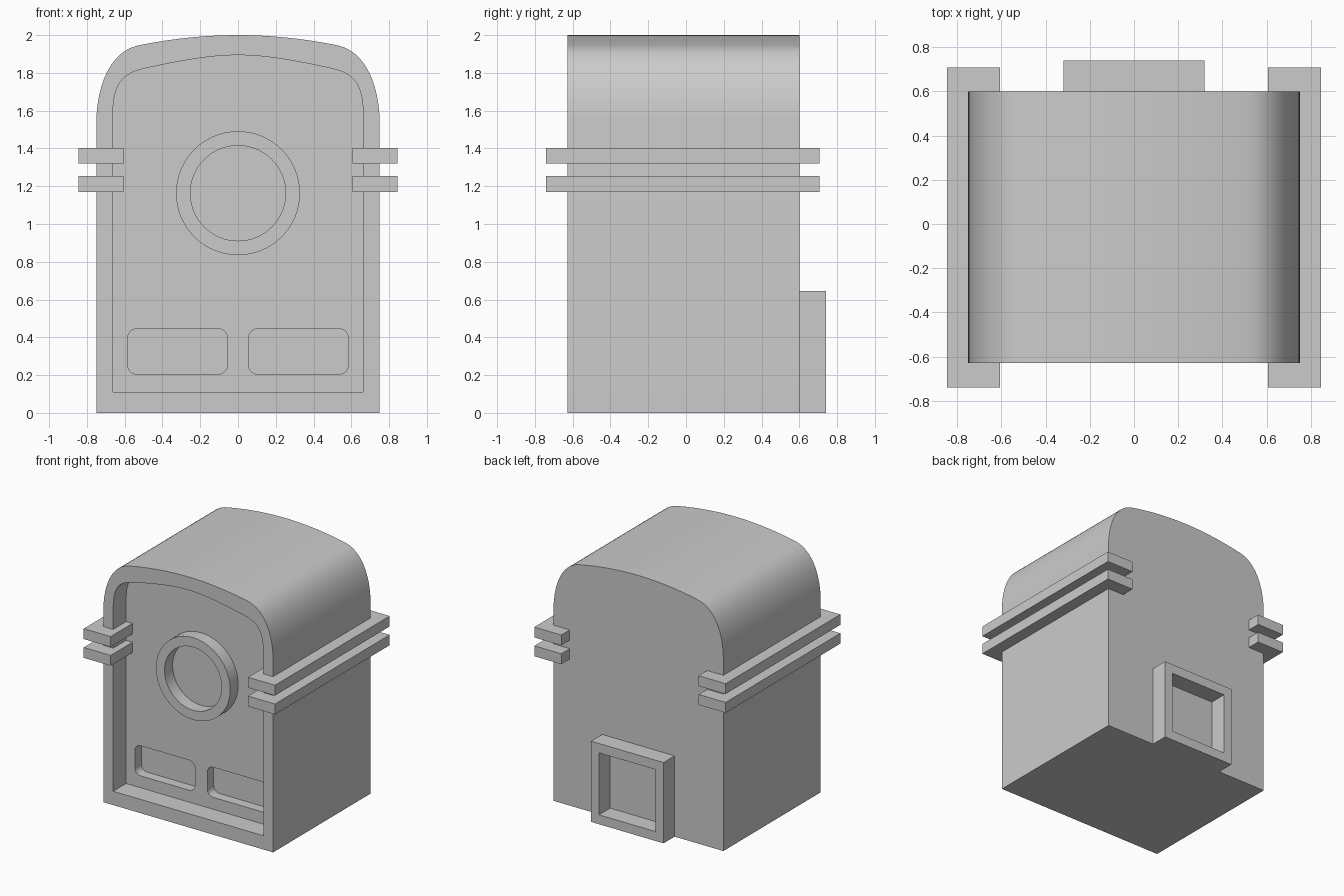
import bpy, bmesh, math
from mathutils import Vector
from mathutils.geometry import interpolate_bezier

if "Cube" in bpy.data.objects:
    bpy.data.objects.remove(bpy.data.objects["Cube"])


def prism(name, outline, y0, y1):
    """Extrude an x-z outline from y0 to y1."""
    bm = bmesh.new()
    face = bm.faces.new([bm.verts.new((x, y0, z)) for x, z in outline])
    ext = bmesh.ops.extrude_face_region(bm, geom=[face])
    verts = [g for g in ext["geom"] if isinstance(g, bmesh.types.BMVert)]
    bmesh.ops.translate(bm, verts=verts, vec=(0, y1 - y0, 0))
    bmesh.ops.recalc_face_normals(bm, faces=bm.faces)
    mesh = bpy.data.meshes.new(name)
    bm.to_mesh(mesh)
    bm.free()
    obj = bpy.data.objects.new(name, mesh)
    bpy.context.collection.objects.link(obj)
    return obj


def activate(obj):
    bpy.ops.object.select_all(action='DESELECT')
    obj.select_set(True)
    bpy.context.view_layer.objects.active = obj


def cut(obj, outline, y0, y1):
    """Subtract a prism from obj."""
    cutter = prism("cutter", outline, y0, y1)
    cutter.hide_render = True
    mod = obj.modifiers.new("cut", 'BOOLEAN')
    mod.operation, mod.solver, mod.object = 'DIFFERENCE', 'EXACT', cutter
    activate(obj)
    bpy.ops.object.modifier_apply(modifier=mod.name)
    bpy.data.objects.remove(cutter)


def smooth(obj):
    activate(obj)
    bpy.ops.object.shade_smooth_by_angle(angle=math.radians(30))


def rect(x0, x1, z0, z1):
    return [(x0, z0), (x1, z0), (x1, z1), (x0, z1)]


def rounded(x0, x1, z0, z1, r, n=6):
    pts = []
    corners = [(x1 - r, z1 - r), (x0 + r, z1 - r), (x0 + r, z0 + r), (x1 - r, z0 + r)]
    for k, (cx, cz) in enumerate(corners):
        for i in range(n + 1):
            a = (k + i / n) * math.pi / 2
            pts.append((cx + r * math.cos(a), cz + r * math.sin(a)))
    return pts


def circle(r, cz, n=64):
    return [(r * math.cos(i * math.tau / n), cz + r * math.sin(i * math.tau / n)) for i in range(n)]


def arch(base, shoulder, crown):
    """Symmetric domed outline from two Bezier spans on the right half."""
    half = []
    for span, n in ((shoulder, 17), (crown, 13)):
        p = [Vector((x, z, 0)) for x, z in span]
        half += [(v.x, v.y) for v in interpolate_bezier(*p, n)][:-1]
    right = [(shoulder[0][0], base)] + half
    return right + [crown[-1]] + [(-x, z) for x, z in reversed(right)]


outer = arch(0, [(.75, 1.55), (.745, 1.73), (.68, 1.91), (.53, 1.945)],
             [(.53, 1.945), (.36, 1.98), (.18, 2.0), (0, 2.0)])
inner = arch(.11, [(.663, 1.58), (.66, 1.75), (.61, 1.80), (.48, 1.827)],
             [(.48, 1.827), (.32, 1.86), (.16, 1.894), (0, 1.894)])

# Body with recessed front and two slots
FRONT, PANEL, BACK = -.628, -.465, .60
body = prism("body", outer, FRONT, BACK)
cut(body, inner, FRONT - .2, PANEL)
for x0, x1 in ((-.585, -.055), (.055, .585)):
    cut(body, rounded(x0, x1, .205, .445, .05), PANEL - .05, PANEL + .08)
smooth(body)

# Round ring on the front panel
ring = prism("front_ring", circle(.328, 1.163), -.567, PANEL + .01)
cut(ring, circle(.252, 1.163), -.8, -.2)
smooth(ring)

# Square frame on the back
frame = prism("back_frame", rect(-.32, .32, 0, .645), BACK - .01, .74)
cut(frame, rect(-.25, .25, .075, .57), .4, .9)

# Side rails, two per side
for side, sx in (("left", -1), ("right", 1)):
    for level, z0 in (("lower", 1.17), ("upper", 1.32)):
        prism(f"{level}_{side}_rail", rect(*sorted((.607 * sx, .845 * sx)), z0, z0 + .083), -.74, .707)
